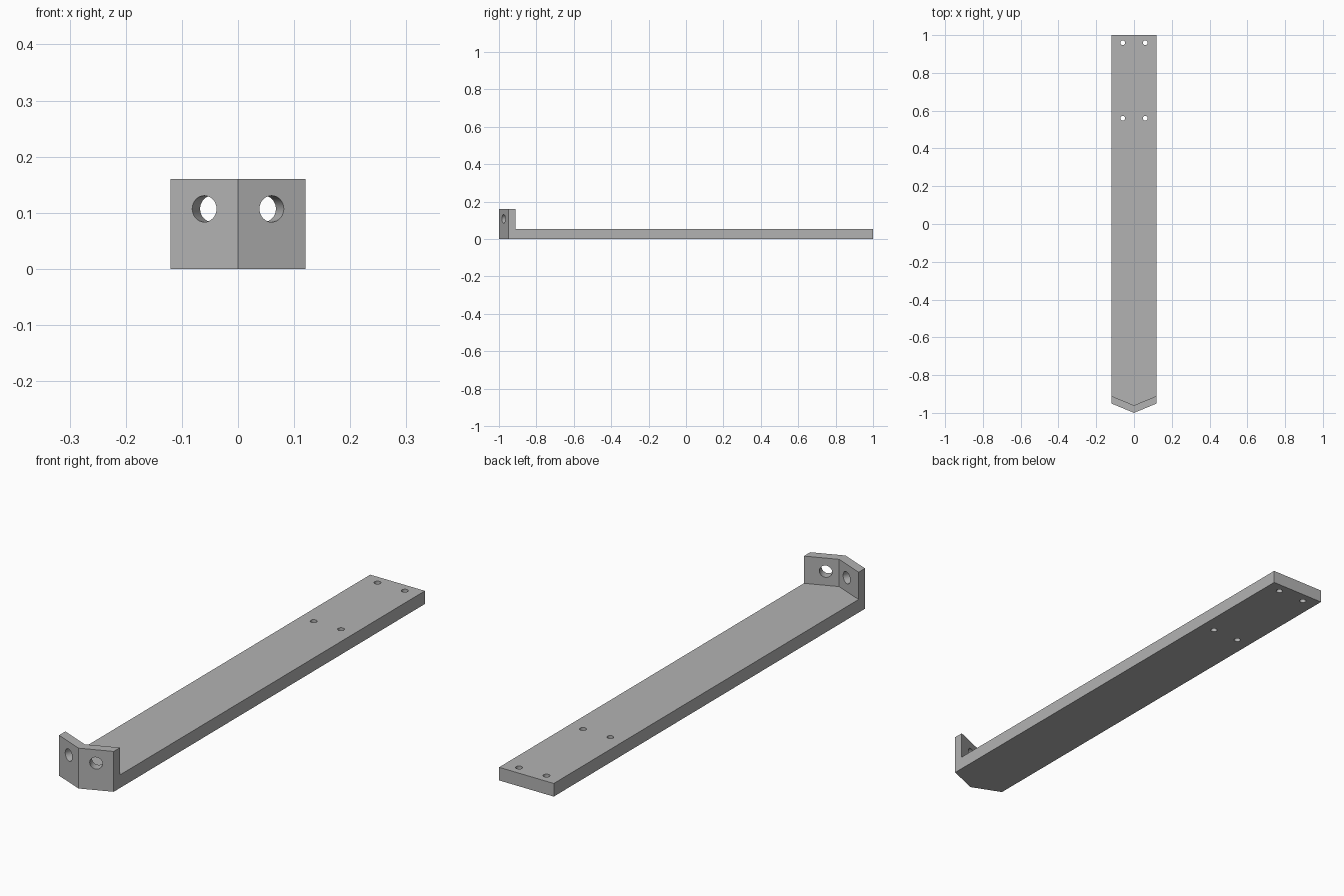
import bpy
import bmesh
from math import radians, tan
from mathutils import Matrix, Vector

if "Cube" in bpy.data.objects:
    bpy.data.objects.remove(bpy.data.objects["Cube"])

HALF_W = 0.12        # half width of the bar
BASE_H = 0.052       # thickness of the bar
WALL_H = 0.16        # height of the upright V wall
WALL_T = 0.04        # wall thickness along y
ANGLE = radians(22.5)
SWEEP = HALF_W * tan(ANGLE)

grey = bpy.data.materials.new("plain grey")
grey.use_nodes = True
colour = (0.45, 0.45, 0.45, 1)
grey.diffuse_color = colour
grey.node_tree.nodes["Principled BSDF"].inputs["Base Color"].default_value = colour


def new_object(name, bm):
    bmesh.ops.recalc_face_normals(bm, faces=bm.faces)
    mesh = bpy.data.meshes.new(name)
    bm.to_mesh(mesh)
    bm.free()
    mesh.materials.append(grey)
    obj = bpy.data.objects.new(name, mesh)
    bpy.context.collection.objects.link(obj)
    return obj


def arrow_prism(name, half, tip, sweep, back, low, high):
    """Bar with a V-shaped front end, standing between two heights."""
    outline = [(0, tip), (half, tip + sweep), (half, back),
               (-half, back), (-half, tip + sweep)]
    bm = bmesh.new()
    lower = [bm.verts.new((x, y, low)) for x, y in outline]
    upper = [bm.verts.new((x, y, high)) for x, y in outline]
    bm.faces.new(lower)
    bm.faces.new(upper)
    for i in range(len(outline)):
        j = (i + 1) % len(outline)
        bm.faces.new((lower[i], lower[j], upper[j], upper[i]))
    return new_object(name, bm)


def cylinder(name, centre, axis, radius, depth):
    bm = bmesh.new()
    turn = Vector(axis).to_track_quat("Z", "Y").to_matrix().to_4x4()
    bmesh.ops.create_cone(bm, cap_ends=True, segments=32, radius1=radius,
                          radius2=radius, depth=depth,
                          matrix=Matrix.Translation(centre) @ turn)
    return new_object(name, bm)


# Bar and upright wall as one solid
bracket = arrow_prism("bracket", HALF_W, -1, SWEEP, 1, 0, WALL_H)

# Space above the bar behind the wall
over = 1.5
cutters = [arrow_prism("deck_cutter", HALF_W * over, -1 + WALL_T,
                       SWEEP * over, 1.1, BASE_H, WALL_H + 0.1)]

for side in (-1, 1):
    # Large hole square to each wall face
    cutters.append(cylinder("wall_hole_cutter",
                            (side * 0.06, -1 + 0.06 * tan(ANGLE), 0.107),
                            (side * tan(ANGLE), -1, 0), 0.0235, 0.15))
    # Small screw holes through the bar
    for y in (0.56, 0.96):
        cutters.append(cylinder("screw_hole_cutter", (side * 0.06, y, BASE_H / 2),
                                (0, 0, 1), 0.0125, 0.2))

bpy.context.view_layer.objects.active = bracket
for cutter in cutters:
    cutter.hide_render = True
    cut = bracket.modifiers.new("cut", "BOOLEAN")
    cut.operation = "DIFFERENCE"
    cut.solver = "EXACT"
    cut.object = cutter
    bpy.ops.object.modifier_apply(modifier=cut.name)
    bpy.data.objects.remove(cutter)

# Smooth hole walls, crisp edges elsewhere
bpy.ops.object.select_all(action="DESELECT")
bracket.select_set(True)
bpy.ops.object.shade_smooth_by_angle(angle=radians(20))
